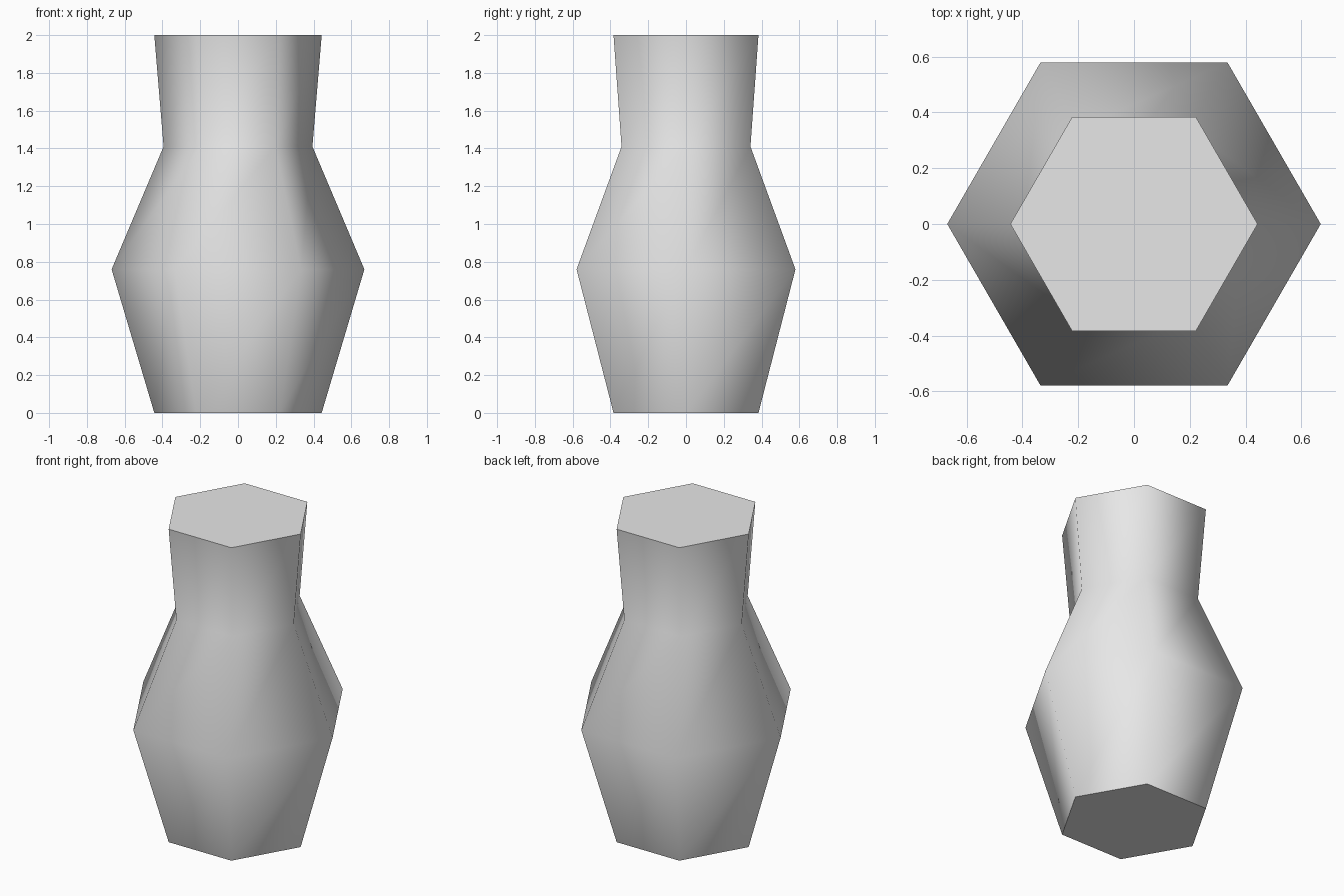
import bpy, bmesh
from math import cos, sin, tau

cube = bpy.data.objects.get("Cube")
if cube:
    bpy.data.objects.remove(cube, do_unlink=True)

# Clay material
clay = bpy.data.materials.new("light_grey")
clay.use_nodes = True
color = (0.8, 0.8, 0.8, 1)
clay.diffuse_color = color
clay.node_tree.nodes["Principled BSDF"].inputs["Base Color"].default_value = color

# Vase profile: radius and height from foot to rim
profile = [(0.443, 0), (0.669, 0.76), (0.394, 1.41), (0.443, 2)]
SIDES = 6

bm = bmesh.new()
rings = [[bm.verts.new((r * cos(tau * i / SIDES), r * sin(tau * i / SIDES), z))
          for i in range(SIDES)] for r, z in profile]

# Smooth six-sided wall
for low, high in zip(rings, rings[1:]):
    for i in range(SIDES):
        j = (i + 1) % SIDES
        bm.faces.new((low[i], low[j], high[j], high[i])).smooth = True

# Flat base and top with crisp borders
for ring in (rings[0][::-1], rings[-1]):
    cap = bm.faces.new(ring)
    for edge in cap.edges:
        edge.smooth = False

mesh = bpy.data.meshes.new("vase")
bm.to_mesh(mesh)
bm.free()
mesh.materials.append(clay)
vase = bpy.data.objects.new("vase", mesh)
bpy.context.collection.objects.link(vase)
